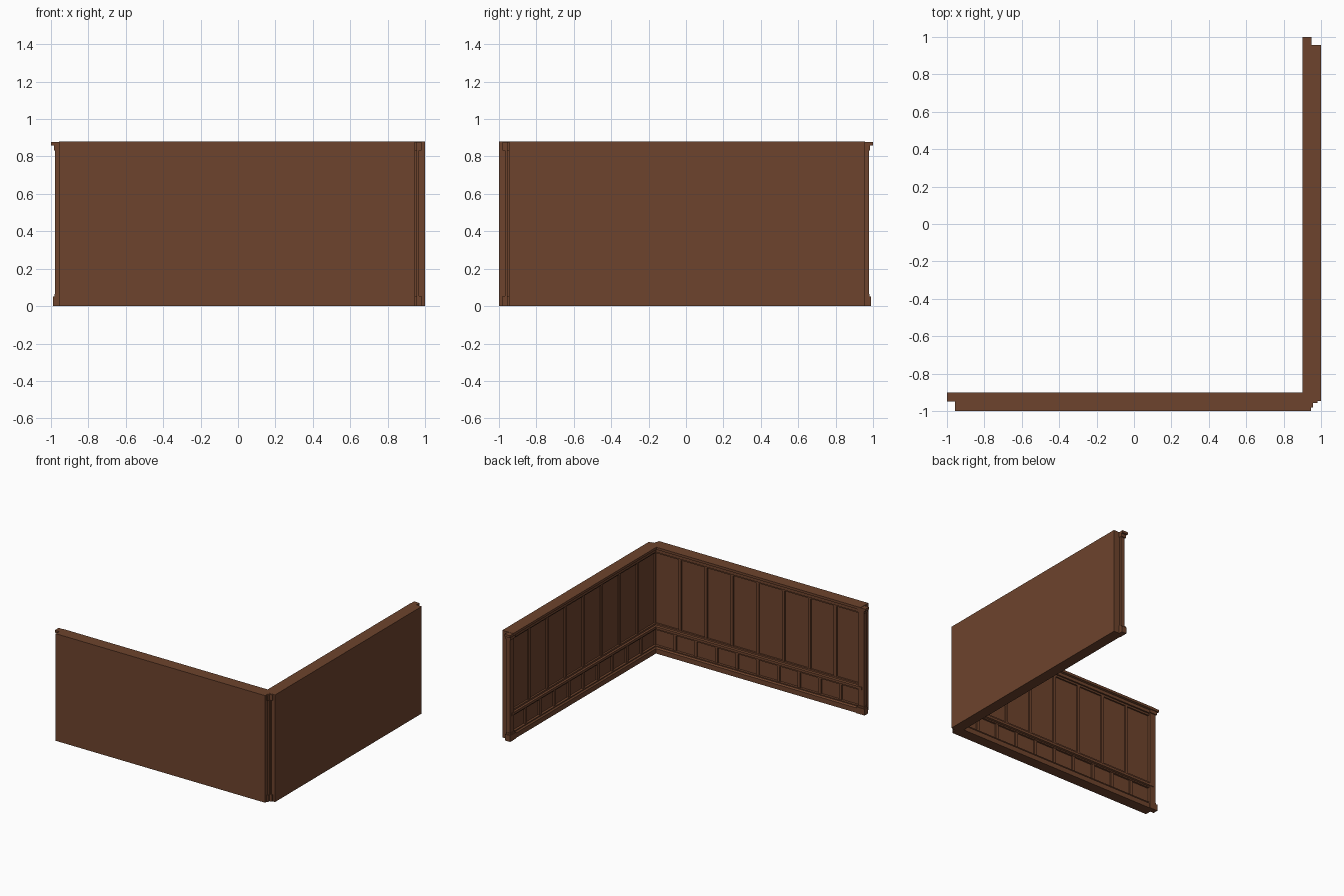
import bpy, bmesh

if "Cube" in bpy.data.objects:
    bpy.data.objects.remove(bpy.data.objects["Cube"])

END = 0.957      # free end of each wall
OUT = 0.947      # where the walls stop at the notched outer corner
FACE = 0.94      # recessed panel plane (distance from centre)

wood = bpy.data.materials.new("brown wood")
wood.diffuse_color = (0.155, 0.057, 0.026, 1)
wood.use_nodes = True
wood.node_tree.nodes["Principled BSDF"].inputs["Base Color"].default_value = wood.diffuse_color


def finish(name, bm):
    bmesh.ops.recalc_face_normals(bm, faces=bm.faces)
    me = bpy.data.meshes.new(name)
    bm.to_mesh(me)
    bm.free()
    me.materials.append(wood)
    ob = bpy.data.objects.new(name, me)
    bpy.context.collection.objects.link(ob)
    return ob


def boxes(name, items):
    """Boxes on the front wall as (x0, x1, t0, t1, z0, z1), t = -y; repeated
    on the right wall by reflecting across the corner diagonal."""
    bm = bmesh.new()
    for x0, x1, t0, t1, z0, z1 in items:
        for swap in (False, True):
            vs = bmesh.ops.create_cube(bm, size=1)["verts"]
            for v in vs:
                x = x1 if v.co.x > 0 else x0
                y = -(t1 if v.co.y > 0 else t0)
                z = z1 if v.co.z > 0 else z0
                v.co = (-y, -x, z) if swap else (x, y, z)
    return finish(name, bm)


def sweep(name, profile):
    """Sweep a (t, z) profile along the inside of both walls, mitred at the corner."""
    bm = bmesh.new()
    rings = [[bm.verts.new(p(t, z)) for t, z in profile] for p in (
        lambda t, z: (-END, -t, z),
        lambda t, z: (t, -t, z),
        lambda t, z: (t, END, z))]
    n = len(profile)
    for a, b in zip(rings, rings[1:]):
        for i in range(n):
            j = (i + 1) % n
            bm.faces.new((a[i], a[j], b[j], b[i]))
    bm.faces.new(rings[0])
    bm.faces.new(rings[-1])
    return finish(name, bm)


# plain outer wall slabs, leaving a notch at the outer corner
boxes("outer_wall", [(-END, OUT, OUT, 1.0, 0, 0.88)])

# recessed panel surface and the horizontal mouldings
sweep("panel_surface", [(OUT, 0), (FACE, 0), (FACE, 0.88), (OUT, 0.88)])
sweep("skirting", [(FACE, 0), (0.91, 0), (0.91, 0.04), (0.92, 0.05),
                   (0.92, 0.058), (FACE, 0.058)])
sweep("chair_rail", [(FACE, 0.185), (0.925, 0.185), (0.925, 0.195), (0.912, 0.2),
                     (0.912, 0.22), (0.925, 0.225), (0.925, 0.238), (FACE, 0.238)])
sweep("top_cap", [(FACE, 0.815), (0.928, 0.815), (0.928, 0.83), (0.915, 0.83),
                  (0.915, 0.855), (0.90, 0.86), (0.90, 0.88), (FACE, 0.88)])

# vertical strips between panels: eight above the rail, ten below
strips = []
for count, z0, z1 in ((8, 0.238, 0.815), (10, 0.058, 0.185)):
    pitch = (FACE + 0.94) / count
    for i in range(1, count):
        x = FACE - pitch * i
        strips.append((x - 0.012, x + 0.012, 0.928, FACE, z0, z1))
boxes("panel_strips", strips)

# posts at the free ends with stepped capital and base
boxes("end_posts", [(-0.978, -0.925, 0.915, OUT, 0.05, 0.84)])
boxes("end_capitals", [(-1.0, -0.915, 0.90, 0.95, 0.858, 0.878),
                       (-0.985, -0.92, 0.907, 0.95, 0.832, 0.858)])
boxes("end_bases", [(-0.99, -0.915, 0.905, 0.95, 0, 0.052),
                    (-0.982, -0.92, 0.91, 0.95, 0.052, 0.066)])

# slim post standing in the outer corner notch
boxes("corner_post", [(0.93, 0.957, 0.93, 0.967, 0.05, 0.84)])
boxes("corner_capital", [(0.93, 0.957, 0.93, 0.982, 0.832, 0.878)])
boxes("corner_base", [(0.93, 0.957, 0.93, 0.98, 0, 0.055)])
